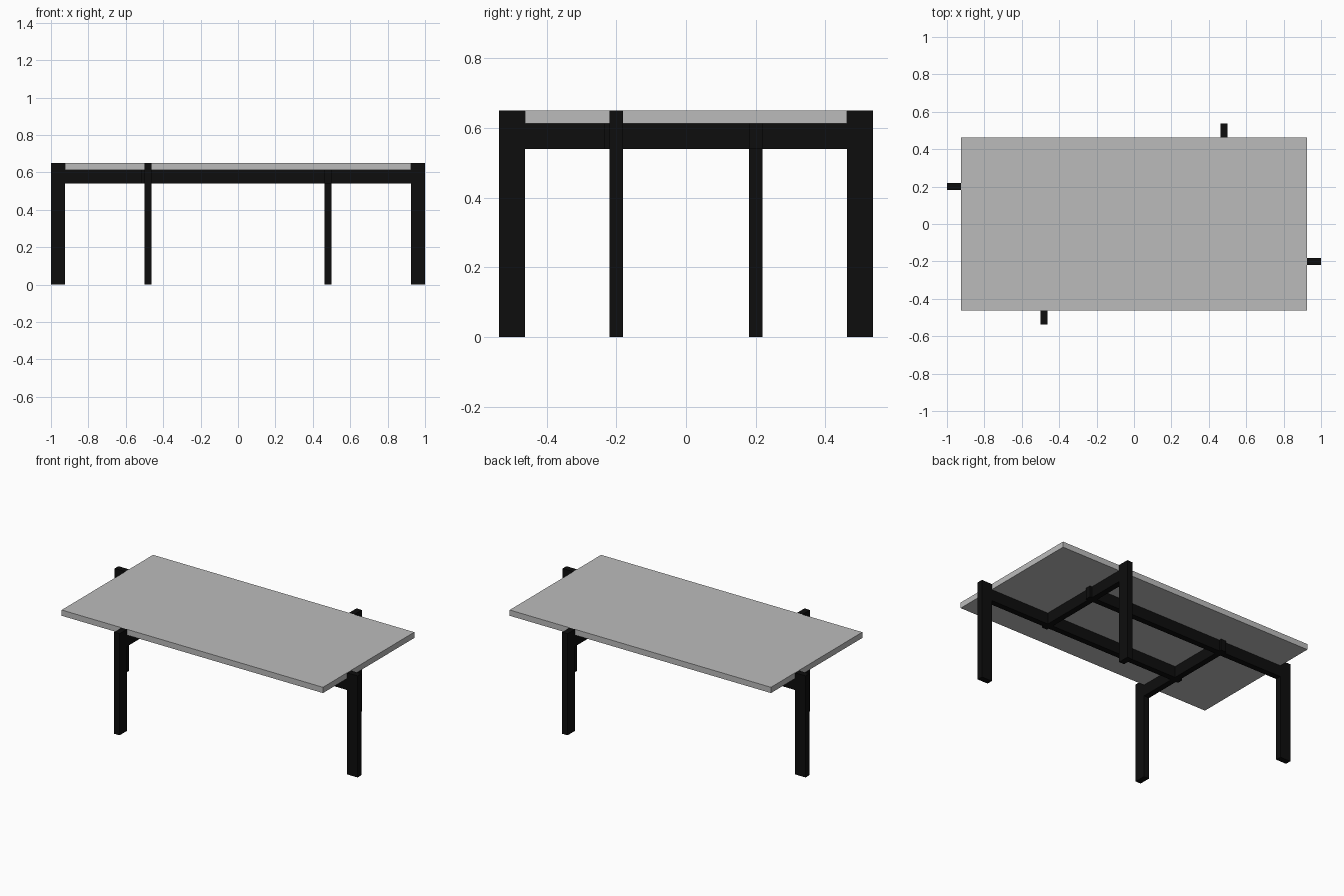
import bpy
import math
from mathutils import Matrix

cube = bpy.data.objects.get("Cube")
if cube:
    bpy.data.objects.remove(cube, do_unlink=True)


def make_material(name, rgb):
    mat = bpy.data.materials.new(name)
    mat.use_nodes = True
    mat.diffuse_color = (*rgb, 1)
    mat.node_tree.nodes["Principled BSDF"].inputs["Base Color"].default_value = (*rgb, 1)
    return mat


def box(name, lo, hi, mat):
    """Axis-aligned box between two corners."""
    bpy.ops.mesh.primitive_cube_add(size=1)
    obj = bpy.context.object
    obj.name = name
    size = [b - a for a, b in zip(lo, hi)]
    mid = [(a + b) / 2 for a, b in zip(lo, hi)]
    obj.data.transform(Matrix.Translation(mid) @ Matrix.Diagonal((*size, 1)))
    obj.data.materials.append(mat)
    return obj


grey = make_material("light grey", (0.5, 0.5, 0.5))
black = make_material("black", (0.004, 0.004, 0.004))

HEIGHT, TOP_BOTTOM, RAIL_BOTTOM = 0.65, 0.613, 0.54
HALF_X, HALF_Y = 0.925, 0.462    # table top half sizes
LEG_DEPTH, HALF_W = 0.075, 0.019  # timber section
ROW_Y, ROW_X = 0.2, 0.482        # rail centre lines
OVERRUN = 0.035                  # rail end past the crossing

# Table top
box("table_top", (-HALF_X, -HALF_Y, TOP_BOTTOM), (HALF_X, HALF_Y, HEIGHT), grey)

# Pinwheel frame: each leg carries one rail, repeated by a half turn
for side, angle in (("a", 0), ("b", math.pi)):
    parts = [
        box("end_leg_" + side, (HALF_X, -ROW_Y - HALF_W, 0),
            (HALF_X + LEG_DEPTH, -ROW_Y + HALF_W, HEIGHT), black),
        box("long_rail_" + side, (-ROW_X - OVERRUN, -ROW_Y - HALF_W, RAIL_BOTTOM),
            (HALF_X, -ROW_Y + HALF_W, TOP_BOTTOM), black),
        box("side_leg_" + side, (ROW_X - HALF_W, HALF_Y, 0),
            (ROW_X + HALF_W, HALF_Y + LEG_DEPTH, HEIGHT), black),
        box("cross_rail_" + side, (ROW_X - HALF_W, -ROW_Y - OVERRUN, RAIL_BOTTOM),
            (ROW_X + HALF_W, HALF_Y, TOP_BOTTOM), black),
    ]
    for part in parts:
        part.data.transform(Matrix.Rotation(angle, 4, "Z"))
